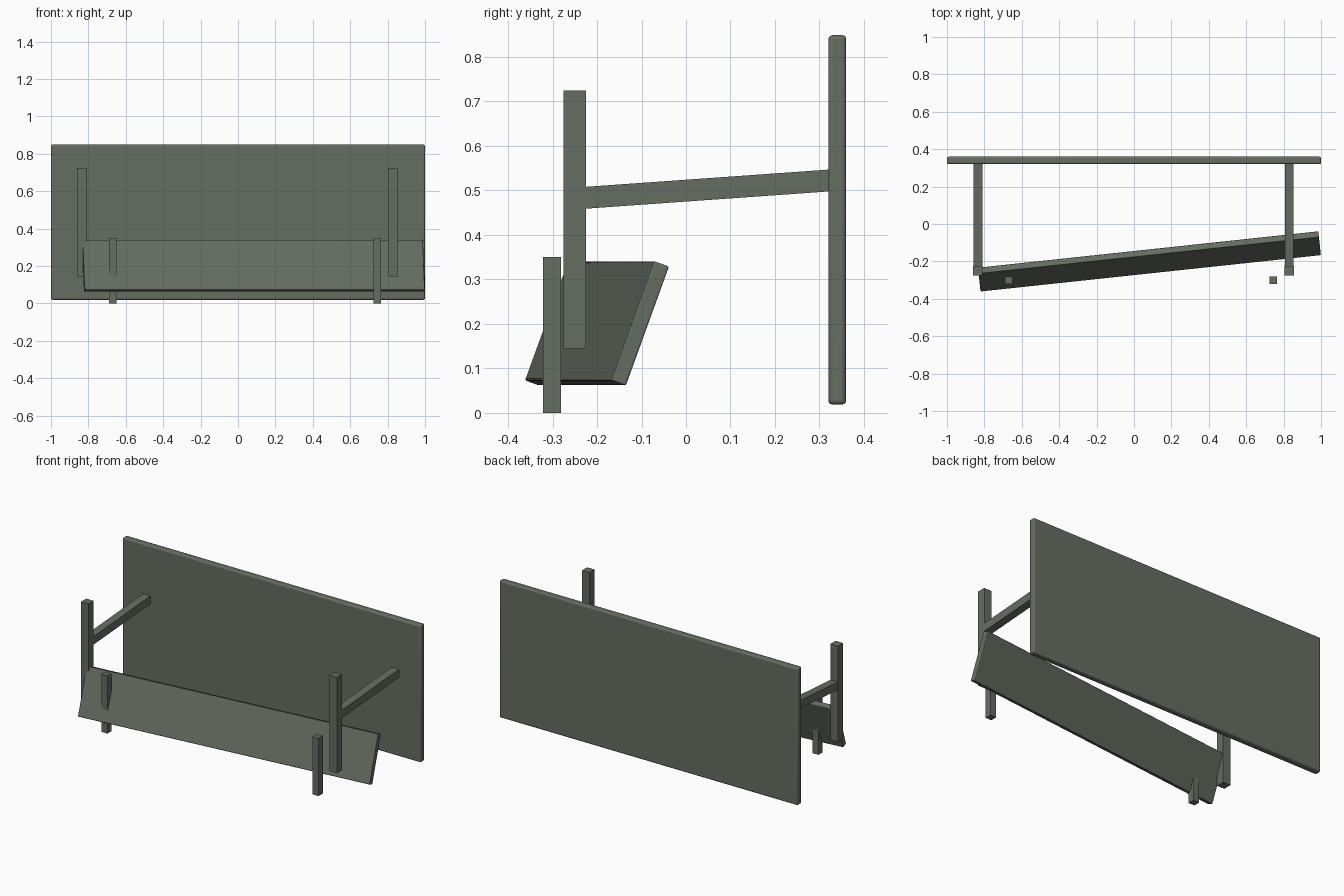
import bpy
from math import radians, atan2
from mathutils import Matrix

cube = bpy.data.objects.get("Cube")
if cube:
    bpy.data.objects.remove(cube, do_unlink=True)

# One muted green for the whole set
paint = bpy.data.materials.new("grey_green")
paint.use_nodes = True
green = (0.130, 0.155, 0.118, 1)
paint.diffuse_color = green
paint.node_tree.nodes["Principled BSDF"].inputs["Base Color"].default_value = green


def box(name, centre, size, turn=(0, 0, 0), bevel=0):
    """Add a box, optionally turned and with rounded edges."""
    bpy.ops.mesh.primitive_cube_add(size=1, location=centre, rotation=turn)
    ob = bpy.context.object
    ob.name = name
    ob.data.transform(Matrix.Diagonal((*size, 1)))
    ob.data.materials.append(paint)
    if bevel:
        mod = ob.modifiers.new("rounded_edges", "BEVEL")
        mod.width = bevel
        mod.segments = 3
        bpy.ops.object.shade_smooth_by_angle(angle=radians(30))
    return ob


# Table top standing on its long edge
box("table_top", (0, 0.34, 0.434), (2, 0.04, 0.83), bevel=0.009)

# Table legs, each with a sloping rail back to the top
for side, x in (("right", -0.835), ("left", 0.83)):
    box("table_leg_" + side, (x, -0.25, 0.435), (0.05, 0.05, 0.58))
    slope = atan2(0.039, 0.55)
    box("table_rail_" + side, (x, 0.05, 0.503), (0.048, 0.575, 0.049), (slope, 0, 0))

# Bench seat, tipped up and swung round
box("bench_seat", (0.0825, -0.2, 0.201), (1.83, 0.285, 0.035),
    (radians(70), 0, radians(6.1)), bevel=0.004)

# Bench legs
for side, x in (("right", -0.67), ("left", 0.745)):
    box("bench_leg_" + side, (x, -0.301, 0.175), (0.04, 0.04, 0.35))
